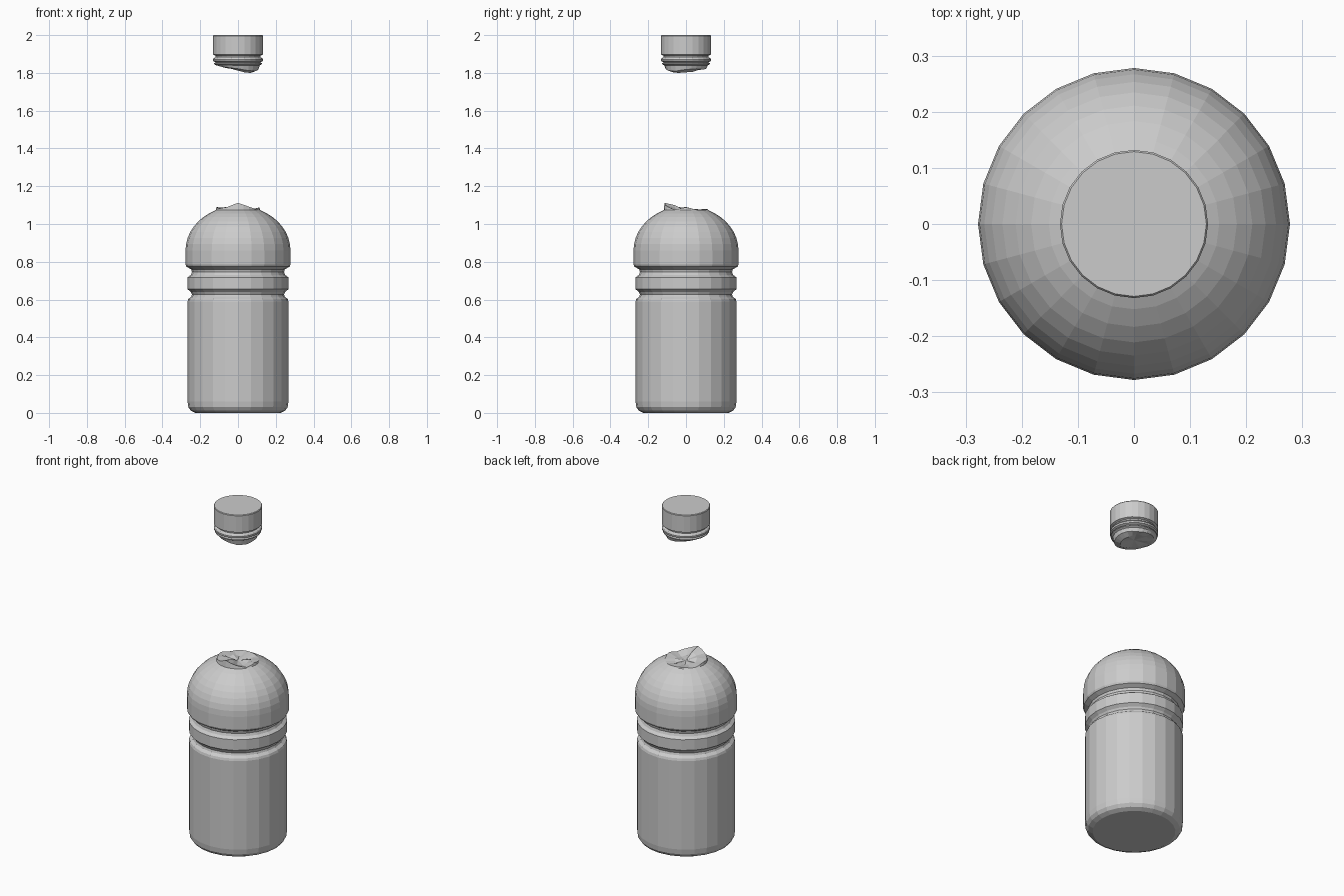
import bpy, bmesh, math

if "Cube" in bpy.data.objects:
    bpy.data.objects.remove(bpy.data.objects["Cube"])

SIDES = 24


def ring(bm, r, z):
    """One loop of points; z is a number or a function of the angle."""
    pts = []
    for i in range(SIDES):
        a = 2 * math.pi * i / SIDES
        h = z(a) if callable(z) else z
        pts.append(bm.verts.new((r * math.cos(a), r * math.sin(a), h)))
    return pts


def lathe(name, profile, start=None, end=None):
    """Skin rings of (radius, height); ends close flat or to a centre height."""
    bm = bmesh.new()
    rings = [ring(bm, r, z) for r, z in profile]
    for lo, hi in zip(rings, rings[1:]):
        for i in range(SIDES):
            j = (i + 1) % SIDES
            bm.faces.new((lo[i], lo[j], hi[j], hi[i]))
    for loop, tip in ((rings[0], start), (rings[-1], end)):
        if tip is None:
            bm.faces.new(loop)
        else:
            c = bm.verts.new((0, 0, tip))
            for i in range(SIDES):
                bm.faces.new((loop[i], loop[(i + 1) % SIDES], c))
    bmesh.ops.recalc_face_normals(bm, faces=bm.faces)
    mesh = bpy.data.meshes.new(name)
    bm.to_mesh(mesh)
    bm.free()
    obj = bpy.data.objects.new(name, mesh)
    bpy.context.collection.objects.link(obj)
    return obj


def jagged(heights):
    """Piecewise-linear height around the circle, evenly spaced from +x."""
    n = len(heights)

    def f(a):
        t = a / (2 * math.pi) * n
        i = int(t)
        return heights[i % n] + (heights[(i + 1) % n] - heights[i % n]) * (t - i)
    return f


# Bottle body: rounded foot, straight wall, two grooves and a band
body = [(0.225, 0.0), (0.25, 0.012), (0.263, 0.03), (0.267, 0.06),
        (0.267, 0.59), (0.263, 0.603), (0.248, 0.615), (0.244, 0.628), (0.25, 0.64),
        (0.267, 0.655), (0.267, 0.718), (0.25, 0.73), (0.244, 0.745),
        (0.248, 0.76), (0.273, 0.774), (0.278, 0.785)]

# Domed shoulder up to the broken neck
for k in range(9):
    a = math.radians(65) * k / 8
    body.append((0.278 * math.cos(a), 0.86 + 0.235 * math.sin(a)))

# Torn glass rim on the shoulder, highest at the front
body.append((0.114, jagged([1.088, 1.075, 1.074, 1.078, 1.08, 1.074,
                            1.09, 1.082, 1.09, 1.112, 1.092, 1.076])))
body.append((0.06, jagged([1.07, 1.078, 1.066, 1.076, 1.068, 1.08,
                           1.072, 1.09, 1.086, 1.1, 1.072, 1.066])))
lathe("bottle_body", body, end=1.07)

# Broken-off neck top with threaded collar and cap
lower = jagged([1.818, 1.822, 1.818, 1.824, 1.832, 1.836,
                1.839, 1.834, 1.828, 1.822, 1.812, 1.81])
inner = jagged([1.803, 1.806, 1.822, 1.818, 1.834, 1.828,
                1.836, 1.826, 1.822, 1.812, 1.802, 1.8])
cap = [(0.075, inner), (0.108, lower), (0.115, 1.84), (0.126, 1.846), (0.126, 1.851),
       (0.118, 1.856), (0.131, 1.862), (0.132, 1.872), (0.128, 1.879),
       (0.118, 1.884), (0.12, 1.892), (0.132, 1.897), (0.132, 1.996), (0.129, 2.0)]
lathe("bottle_cap", cap, start=1.825)
